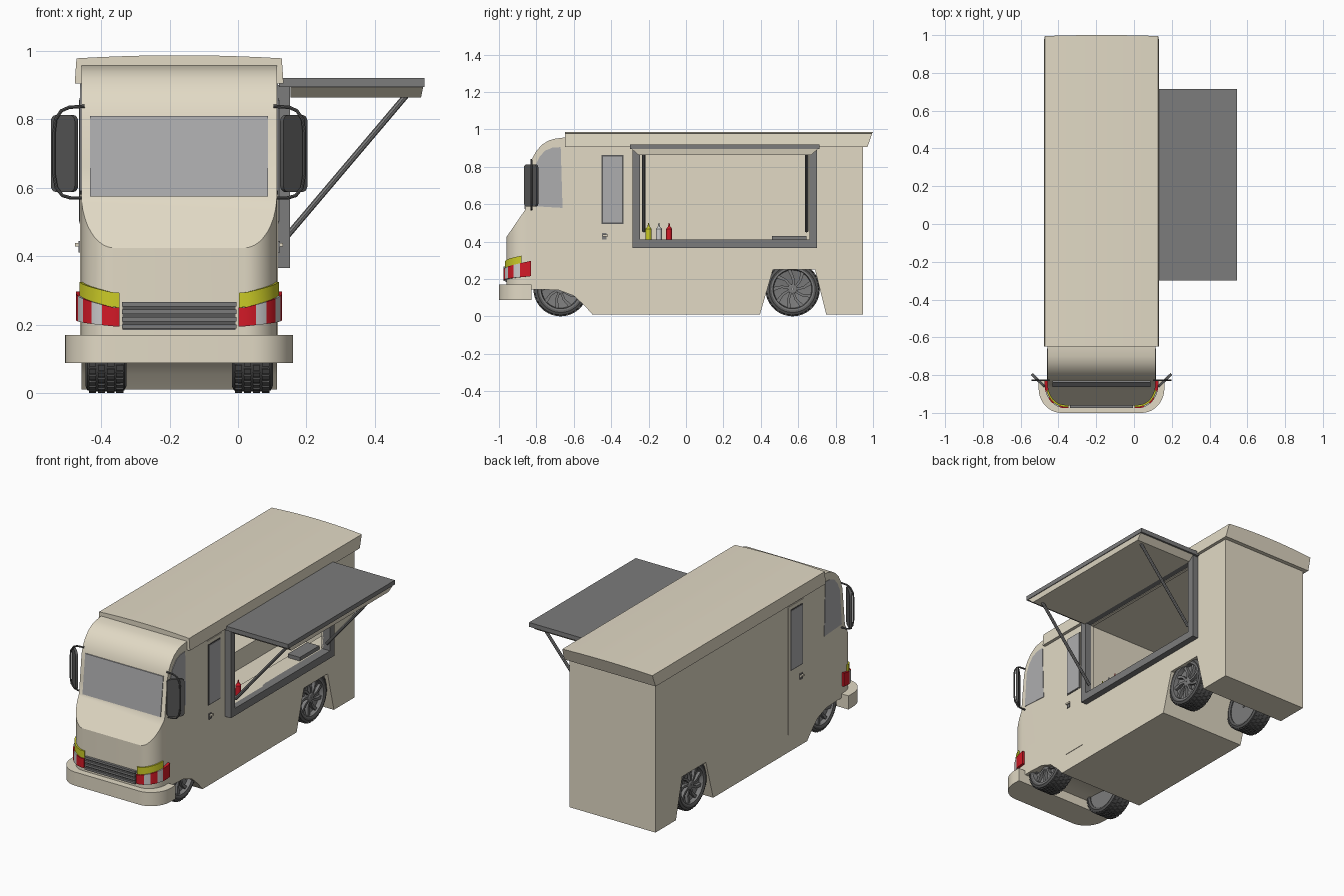
import bpy, bmesh, math
from mathutils import Vector, Matrix

if "Cube" in bpy.data.objects:
    bpy.data.objects.remove(bpy.data.objects["Cube"])

CX = -0.172   # centreline of the truck (the awning sticks out on +x)
HW = 0.286    # body half width


def mat(name, r, g, b):
    m = bpy.data.materials.new(name)
    m.diffuse_color = (r, g, b, 1)
    m.use_nodes = True
    m.node_tree.nodes["Principled BSDF"].inputs["Base Color"].default_value = m.diffuse_color
    return m


CREAM = mat("cream", 0.76, 0.70, 0.56)
DARK = mat("dark_grey", 0.10, 0.10, 0.10)
GREY = mat("mid_grey", 0.2, 0.2, 0.2)
GLASS = mat("glass_grey", 0.42, 0.42, 0.43)
RED = mat("red", 0.65, 0.01, 0.02)
YELLOW = mat("yellow", 0.6, 0.6, 0.02)
WHITE = mat("white", 0.6, 0.6, 0.6)


def add(name, bm, m):
    bmesh.ops.recalc_face_normals(bm, faces=bm.faces)
    me = bpy.data.meshes.new(name)
    bm.to_mesh(me)
    bm.free()
    me.materials.append(m)
    o = bpy.data.objects.new(name, me)
    bpy.context.collection.objects.link(o)
    return o


def loft_into(bm, rings, closed=False):
    vs = [[bm.verts.new(p) for p in r] for r in rings]
    n = len(rings[0])
    for i in range(len(vs) if closed else len(vs) - 1):
        a, b = vs[i], vs[(i + 1) % len(vs)]
        for k in range(n):
            bm.faces.new((a[k], a[(k + 1) % n], b[(k + 1) % n], b[k]))
    if not closed:
        bm.faces.new(vs[0])
        bm.faces.new(vs[-1])


def loft(name, rings, m, closed=False):
    bm = bmesh.new()
    loft_into(bm, rings, closed)
    return add(name, bm, m)


def put(axis, p, t):
    return {"x": (t, *p), "y": (p[0], t, p[1]), "z": (*p, t)}[axis]


def prism(name, pts, axis, a, b, m):
    return loft(name, [[put(axis, p, t) for p in pts] for t in (a, b)], m)


def box(name, x, y, z, m):
    return prism(name, [(x[0], y[0]), (x[1], y[0]), (x[1], y[1]), (x[0], y[1])], "z", z[0], z[1], m)


def tube(name, pts, r, m):
    c = bpy.data.curves.new(name, "CURVE")
    c.dimensions, c.bevel_depth, c.bevel_resolution, c.use_fill_caps = "3D", r, 2, True
    s = c.splines.new("POLY")
    s.points.add(len(pts) - 1)
    for q, p in zip(s.points, pts):
        q.co = (*p, 1)
    o = bpy.data.objects.new(name + "_path", c)
    bpy.context.collection.objects.link(o)
    bpy.context.view_layer.update()
    me = bpy.data.meshes.new_from_object(o.evaluated_get(bpy.context.evaluated_depsgraph_get()))
    bpy.data.objects.remove(o)
    me.materials.clear()
    me.materials.append(m)
    bpy.context.collection.objects.link(bpy.data.objects.new(name, me))


def boolean(o, cutter, op):
    md = o.modifiers.new("cut", "BOOLEAN")
    md.operation, md.object, md.solver = op, cutter, "EXACT"
    bpy.context.view_layer.objects.active = o
    bpy.ops.object.modifier_apply(modifier=md.name)
    bpy.data.objects.remove(cutter)


def plan(hw, rx, ry, yf, yb, n=10):
    # outline seen from above: rounded front corners, square back
    q = [(hw - rx + rx * math.sin(a), yf + ry - ry * math.cos(a))
         for a in [math.pi / 2 * i / n for i in range(n + 1)]]
    half = q + [(hw, yb)]
    return [(CX + x, y) for x, y in half] + [(CX - x, y) for x, y in reversed(half)]


# Body: side profile trimmed by the rounded plan, then hollowed
side = [(0.945, 0.01), (0.945, 0.955), (-0.645, 0.957), (-0.70, 0.95), (-0.735, 0.94), (-0.77, 0.918),
        (-0.80, 0.885), (-0.822, 0.845), (-0.835, 0.80), (-0.86, 0.57), (-0.963, 0.42), (-0.966, 0.14),
        (-0.78, 0.145), (-0.68, 0.14), (-0.60, 0.11), (-0.54, 0.055), (-0.50, 0.01), (0.395, 0.01),
        (0.465, 0.25), (0.69, 0.25), (0.75, 0.01)]
body = prism("body", side, "x", CX - 0.4, CX + 0.4, CREAM)
boolean(body, prism("trim", plan(HW, 0.095, 0.11, -0.96, 1.2), "z", -0.2, 1.2, CREAM), "INTERSECT")
boolean(body, box("room", (CX - 0.268, CX + 0.268), (-0.30, 0.925), (0.27, 0.93), CREAM), "DIFFERENCE")
boolean(body, box("hatch", (0.02, 0.3), (-0.245, 0.66), (0.41, 0.865), CREAM), "DIFFERENCE")

# Roof cap, slightly arched
arch = [(CX + 0.30 * t, 0.978 + 0.009 * (1 - t * t)) for t in [1 - i / 5 for i in range(11)]]
ring = [(CX - 0.305, 0.905), (CX + 0.305, 0.905)] + arch
loft("roof", [[(x, -0.648, z) for x, z in ring],
              [(x, 0.97 + (0.025 if z > 0.95 else 0) + 0.6 * max(0, z - 0.978), z) for x, z in ring]], CREAM)

# Front bumper
prism("bumper", plan(0.333, 0.12, 0.13, -1.0, -0.825), "z", 0.088, 0.17, CREAM)

# Grille
box("grille_back", (CX - 0.165, CX + 0.165), (-0.964, -0.94), (0.185, 0.265), DARK)
for i in range(4):
    z = 0.188 + i * 0.0215
    box("grille_slat", (CX - 0.167, CX + 0.167), (-0.975, -0.95), (z, z + 0.013), GREY)

# Windscreen
prism("windscreen", [(-0.838, 0.81), (-0.864, 0.575), (-0.84, 0.575), (-0.815, 0.81)], "x",
      CX - 0.26, CX + 0.26, GLASS)


def lamp(name, s, a0, a1, zb, zt, m, off):
    # strip wrapped round the nose corner, heights rise with the angle
    rings = []
    for i in range(7):
        a = a0 + (a1 - a0) * i / 6
        t, r = a / 100, math.radians(min(a, 90))
        back = max(0, a - 90) * 0.002
        z0, z1 = (p + (q - p) * max(t, 0) for p, q in (zb, zt))
        P = [(CX + s * (0.191 + (0.095 + d) * math.sin(r)), -0.85 + back - (0.11 + d) * math.cos(r))
             for d in (-0.02, off)]
        rings.append([(*P[0], z0), (*P[1], z0), (*P[1], z1), (*P[0], z1)])
    loft(name, rings, m)


for s in (-1, 1):
    sx = CX + s * HW          # side wall plane

    def out(d):               # x at distance d outside the side wall
        return sx + s * d

    # Corner lamps and warning stripes
    lamp("headlamp", s, -9, 75, (0.25, 0.29), (0.293, 0.335), YELLOW, 0.009)
    cuts = [-9, 18, 36, 55, 72, 100]
    for i in range(5):
        lamp("warning_stripe", s, cuts[i], cuts[i + 1], (0.195, 0.215), (0.25, 0.297),
             WHITE if i % 2 else RED, 0.015)
    # Cab side window
    prism("cab_side_window", [(-0.825, 0.59), (-0.66, 0.58), (-0.67, 0.905), (-0.715, 0.902), (-0.755, 0.885),
                              (-0.785, 0.85), (-0.808, 0.80)], "x", out(-0.01), out(0.003), GLASS)
    # Side door with raised rim, pane and handle
    box("door", sorted((out(-0.01), out(0.003))), (-0.465, -0.317), (0.115, 0.885), CREAM)
    box("door_pane_rim", sorted((out(-0.01), out(0.005))), (-0.451, -0.335), (0.495, 0.862), DARK)
    box("door_pane", sorted((out(-0.01), out(0.007))), (-0.445, -0.341), (0.502, 0.856), GLASS)
    box("handle_plate", sorted((out(0), out(0.008))), (-0.448, -0.424), (0.41, 0.445), GREY)
    box("handle_lever", sorted((out(0.008), out(0.018))), (-0.446, -0.418), (0.428, 0.438), CREAM)
    # Mirror: slanted rounded plate on a bent tube
    bm = bmesh.new()
    bmesh.ops.create_cube(bm, size=1, matrix=Matrix.Diagonal((0.098, 0.014, 0.225, 1)))
    es = [e for e in bm.edges if abs((e.verts[0].co - e.verts[1].co).y) > 0.01]
    bmesh.ops.bevel(bm, geom=es, offset=0.02, segments=4, affect="EDGES", profile=0.5)
    mir = add("mirror", bm, DARK)
    mir.location = (CX + s * 0.335, -0.828, 0.70)
    mir.rotation_euler = (0, 0, s * math.radians(44))
    loop = [(-0.01, 0.838), (0.035, 0.835), (0.058, 0.825), (0.075, 0.80), (0.08, 0.76), (0.08, 0.64),
            (0.073, 0.60), (0.055, 0.577), (0.03, 0.57), (-0.01, 0.57)]
    tube("mirror_bracket", [(out(d), -0.827, z) for d, z in loop], 0.005, DARK)


# Wheels
def lathe_into(bm, prof, n=40):
    loft_into(bm, [[(x, r * math.cos(2 * math.pi * i / n), r * math.sin(2 * math.pi * i / n)) for x, r in prof]
                   for i in range(n)], True)


def wheel_parts():
    tyre, rim = bmesh.new(), bmesh.new()
    lathe_into(tyre, [(-0.055, 0.112), (-0.06, 0.125), (-0.054, 0.138), (-0.04, 0.141), (0.04, 0.141),
                      (0.054, 0.138), (0.06, 0.125), (0.055, 0.112)])
    for row in range(4):                       # tread blocks
        x0 = -0.051 + row * 0.0265
        for i in range(36):
            a = 2 * math.pi * (i + 0.5 * (row % 2)) / 36
            q = [(r * math.cos(a + d), r * math.sin(a + d)) for r, d in
                 ((0.136, -0.055), (0.1455, -0.055), (0.1455, 0.055), (0.136, 0.055))]
            loft_into(tyre, [[(x, *p) for p in q] for x in (x0, x0 + 0.021)])
    lathe_into(rim, [(-0.05, 0.115), (0.056, 0.115), (0.056, 0.105), (0.03, 0.101), (0.015, 0.01), (-0.05, 0.01)])
    lathe_into(rim, [(0.01, 0.003), (0.01, 0.026), (0.044, 0.026), (0.048, 0.02), (0.048, 0.003)], 20)
    for i in range(9):                         # swept spokes
        b = 2 * math.pi * i / 9
        q = [(r * math.cos(b + d), r * math.sin(b + d)) for r, d in
             ((0.02, -0.3), (0.06, 0.02), (0.106, 0.25), (0.106, 0.45), (0.06, 0.26), (0.02, 0.3))]
        loft_into(rim, [[(x, *p) for p in q] for x in (0.025, 0.045)])
    return add("tyre", tyre, DARK), add("rim", rim, GREY)


protos = wheel_parts()
spots = [(s, y) for s in (-1, 1) for y in (-0.67, 0.57)]
for k, (s, y) in enumerate(spots):
    for p in protos:
        o = p if k == 0 else bpy.data.objects.new(p.name, p.data)
        if k:
            bpy.context.collection.objects.link(o)
        o.location = (CX + s * 0.214, y, 0.146)
        o.rotation_euler = (0, 0, 0 if s > 0 else math.pi)

# Serving hatch frame
fx = (0.10, 0.152)
box("hatch_sill", fx, (-0.285, 0.70), (0.365, 0.41), GREY)
box("hatch_head", fx, (-0.285, 0.70), (0.868, 0.9), GREY)
for y in (-0.285, 0.66):
    box("hatch_jamb", fx, (y, y + 0.04), (0.41, 0.868), GREY)

# Awning flap with tapered underside and struts
box("awning", (0.12, 0.545), (-0.30, 0.715), (0.894, 0.92), GREY)
loft("awning_underside", [[(x0, y0, z), (x1, y0, z), (x1, y1, z), (x0, y1, z)] for x0, x1, y0, y1, z in
                          ((0.153, 0.541, -0.29, 0.705, 0.895), (0.153, 0.535, -0.255, 0.67, 0.864))], CREAM)
for y in (-0.225, 0.645):
    tube("awning_strut", [(0.14, y, 0.455), (0.49, y, 0.868)], 0.009, GREY)

# Kitchen interior
box("serving_counter", (0.0, 0.10), (-0.295, 0.92), (0.385, 0.408), CREAM)
box("back_counter", (CX - 0.265, CX - 0.12), (-0.295, 0.92), (0.265, 0.385), CREAM)
box("griddle", (CX - 0.25, CX - 0.13), (0.05, 0.40), (0.385, 0.402), GREY)
box("serving_tray", (0.01, 0.09), (0.46, 0.645), (0.408, 0.43), GREY)
for y, m in ((-0.20, YELLOW), (-0.145, WHITE), (-0.09, RED)):
    bm = bmesh.new()
    lathe_into(bm, [(0, 0.001), (0, 0.016), (0.06, 0.016), (0.07, 0.008), (0.072, 0.006), (0.092, 0.002),
                    (0.092, 0.001)], 16)
    o = add("sauce_bottle", bm, m)
    o.rotation_euler = (0, -math.pi / 2, 0)
    o.location = (0.065, y, 0.408)

# Smooth shading with sharp edges kept
bpy.ops.object.select_all(action="DESELECT")
for o in bpy.data.objects:
    o.select_set(True)
bpy.context.view_layer.objects.active = body
bpy.ops.object.shade_smooth_by_angle(angle=math.radians(30))
